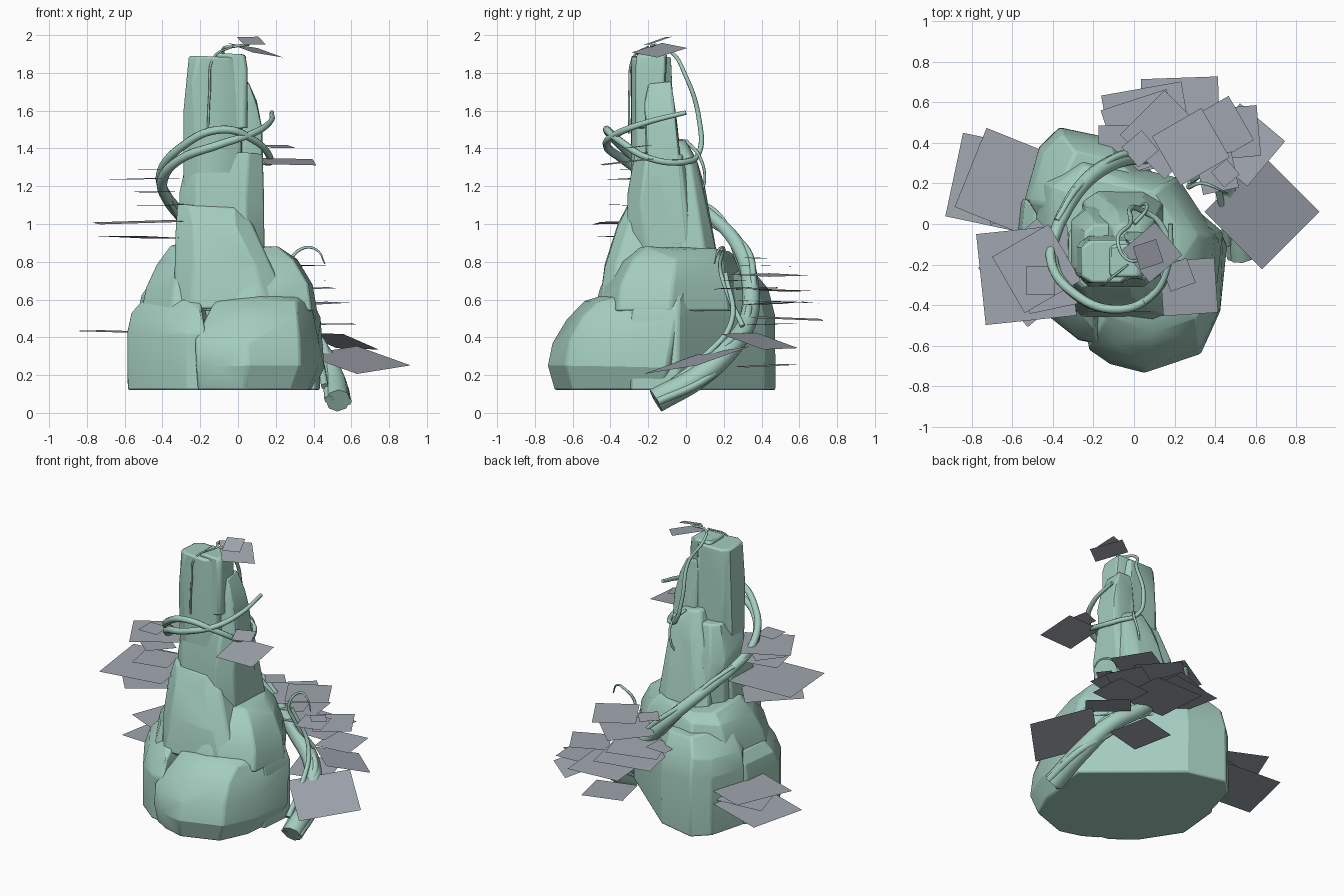
import bpy, bmesh, math, random
from mathutils import Vector, Matrix

if "Cube" in bpy.data.objects:
    bpy.data.objects.remove(bpy.data.objects["Cube"], do_unlink=True)


def make_material(name, colour):
    mat = bpy.data.materials.new(name)
    mat.use_nodes = True
    mat.diffuse_color = colour
    mat.node_tree.nodes["Principled BSDF"].inputs["Base Color"].default_value = colour
    return mat


STONE = make_material("pale green stone", (.37, .61, .52, 1))
LEAF = make_material("cool grey leaf", (.36, .39, .44, 1))


def add_object(name, mesh, material):
    obj = bpy.data.objects.new(name, mesh)
    bpy.context.collection.objects.link(obj)
    mesh.materials.clear()
    mesh.materials.append(material)
    return obj


def hull_rock(name, points):
    """Chiselled rock: faceted hull of the points with worn edges."""
    bm = bmesh.new()
    for point in points:
        bm.verts.new(point)
    hull = bmesh.ops.convex_hull(bm, input=bm.verts)
    loose = set(hull["geom_interior"] + hull["geom_unused"])
    bmesh.ops.delete(bm, geom=[g for g in loose if isinstance(g, bmesh.types.BMVert)],
                     context="VERTS")
    bmesh.ops.dissolve_limit(bm, angle_limit=math.radians(8),
                             verts=bm.verts, edges=bm.edges)
    bmesh.ops.recalc_face_normals(bm, faces=bm.faces)
    mesh = bpy.data.meshes.new(name)
    bm.to_mesh(mesh)
    bm.free()
    obj = add_object(name, mesh, STONE)
    bevel = obj.modifiers.new("worn edges", "BEVEL")
    bevel.width = .012
    bevel.segments = 2
    bpy.ops.object.select_all(action="DESELECT")
    obj.select_set(True)
    bpy.context.view_layer.objects.active = obj
    bpy.ops.object.shade_smooth_by_angle(angle=math.radians(25))


def boulder(name, plan, levels, rough=.02):
    """Rock from a plan outline, repeated at levels (z, scale, shift x, shift y)."""
    rng = random.Random(name)
    outline = [Vector((x, y, 0)) for x, y in plan]
    middle = sum(outline, Vector()) / len(outline)
    points = []
    for z, scale, dx, dy in levels:
        for corner in outline:
            lift = 0 if z == levels[0][0] else rng.uniform(-rough, rough)
            size = scale * (1 - rng.uniform(0, rough))
            points.append(middle + (corner - middle) * size + Vector((dx, dy, z + lift)))
    hull_rock(name, points)


def slab(name, levels, chamfer=.15, rough=.015):
    """Rock from chamfered rectangles (z, x0, x1, y0, y1)."""
    rng = random.Random(name)
    points = []
    for z, x0, x1, y0, y1 in levels:
        centre = Vector(((x0 + x1) / 2, (y0 + y1) / 2, z))
        for sx in (-1, 1):
            for sy in (-1, 1):
                for cut_x in (True, False):
                    cut = 1 - 2 * chamfer * rng.uniform(.6, 1.3)
                    kx, ky = (cut, 1) if cut_x else (1, cut)
                    points.append(centre + Vector((
                        sx * kx * (x1 - x0) / 2, sy * ky * (y1 - y0) / 2,
                        rng.uniform(-rough, rough))))
    hull_rock(name, points)


def vine(name, path, thick, thin, offset=0, phase=0):
    """Tapered tube through the path, optionally twisted around it as one strand."""
    curve = bpy.data.curves.new(name, "CURVE")
    curve.dimensions = "3D"
    curve.bevel_depth = 1
    curve.bevel_resolution = 2
    curve.resolution_u = 8
    curve.use_fill_caps = True
    spline = curve.splines.new("BEZIER")
    spline.bezier_points.add(len(path) - 1)
    points = [Vector(p) for p in path]
    for i, bp in enumerate(spline.bezier_points):
        t = i / (len(path) - 1)
        tangent = points[min(i + 1, len(points) - 1)] - points[max(i - 1, 0)]
        side = tangent.orthogonal().normalized()
        side.rotate(Matrix.Rotation(phase + i * .5, 3, tangent.normalized()))
        bp.co = points[i] + side * offset * (1 - t * .5)
        bp.radius = thick + (thin - thick) * t
        bp.handle_left_type = bp.handle_right_type = "AUTO"
    temp = bpy.data.objects.new(name, curve)
    bpy.context.collection.objects.link(temp)
    graph = bpy.context.evaluated_depsgraph_get()
    mesh = bpy.data.meshes.new_from_object(temp.evaluated_get(graph))
    bpy.data.objects.remove(temp, do_unlink=True)
    add_object(name, mesh, STONE)


def leaves(name, cards, seed=1, tilt=.05, slope=None):
    """Square leaf cards (x, y, z, side, turn in degrees) joined in one cluster."""
    rng = random.Random(seed)
    bm = bmesh.new()
    for x, y, z, side, turn in cards:
        sx, sy = slope or (rng.uniform(-tilt, tilt), rng.uniform(-tilt, tilt))
        corners = []
        for k in range(4):
            a = math.radians(turn + 45 + 90 * k)
            dx, dy = (side * math.sqrt(.5) * f(a) for f in (math.cos, math.sin))
            corners.append(bm.verts.new((x + dx, y + dy, z + sx * dx + sy * dy)))
        bm.faces.new(corners)
    mesh = bpy.data.meshes.new(name)
    bm.to_mesh(mesh)
    bm.free()
    add_object(name, mesh, LEAF)


# Base boulders
boulder("front_boulder",
        [(-.23, -.62), (-.12, -.69), (.05, -.74), (.33, -.64), (.43, -.43),
         (.46, -.1), (.2, .12), (-.22, .1)],
        [(.12, .89, -.02, 0), (.25, 1, 0, 0), (.38, .99, 0, .02),
         (.5, .91, .01, .07), (.58, .78, .03, .12), (.63, .6, .04, .2)])
boulder("left_boulder",
        [(-.59, -.2), (-.42, -.46), (-.27, -.58), (-.17, -.6), (-.1, .2),
         (-.35, .3), (-.56, .12)],
        [(.12, .99, 0, 0), (.42, .99, 0, 0), (.53, .9, 0, .03), (.6, .74, .02, .05)])
boulder("rear_boulder",
        [(-.54, .12), (-.47, .38), (-.37, .48), (-.1, .42), (.2, .18),
         (.44, -.04), (.42, -.3), (-.3, -.3)],
        [(.12, 1, 0, 0), (.5, 1, 0, 0), (.64, .92, -.01, -.01), (.75, .72, 0, -.02)])

# Shoulder and middle rocks
boulder("shoulder_rock",
        [(-.52, -.18), (-.36, -.42), (.1, -.49), (.4, -.37), (.43, -.08),
         (.22, .23), (-.28, .35), (-.48, .22)],
        [(.54, 1, 0, 0), (.68, .94, 0, .01), (.8, .8, -.01, .03), (.87, .62, -.01, .05)])
slab("middle_front_rock", [(.55, -.34, .28, -.46, 0), (.78, -.33, .17, -.43, 0),
                           (1, -.33, .08, -.36, 0), (1.1, -.32, .02, -.31, 0)], .17)
slab("rear_buttress", [(.8, -.26, .15, -.1, .17), (1.15, -.22, .12, -.1, .11),
                       (1.34, -.14, .1, -.1, .06), (1.44, -.1, .05, -.1, 0)], .25)

# Standing slabs of the pillar
slab("pillar_foot", [(.8, -.31, .14, -.31, .12), (1.15, -.31, .14, -.31, .07),
                     (1.25, -.29, .13, -.29, .03), (1.38, -.24, .13, -.27, 0)], .2)
slab("pillar_left_slab", [(1, -.29, .02, -.29, -.04), (1.4, -.27, .02, -.29, -.06),
                          (1.6, -.29, .02, -.29, -.07), (1.75, -.28, 0, -.29, -.08),
                          (1.89, -.26, 0, -.29, -.08)], .23, .01)
slab("pillar_right_slab", [(.9, -.05, .14, -.2, .02), (1.5, -.05, .13, -.22, -.04),
                           (1.64, -.05, .1, -.22, -.06), (1.74, -.05, .06, -.2, -.08)], .1)
slab("pillar_top_slab", [(1.5, -.12, .05, -.27, -.12), (1.82, -.12, .05, -.27, -.1),
                         (1.9, -.12, .04, -.26, -.1)], .1)

# Main vine climbing behind the rock and coiling round the pillar
climb = [(.53, -.16, .065), (.5, .08, .2), (.4, .25, .36), (.22, .33, .5),
         (.04, .34, .68), (-.13, .29, .86), (-.28, .16, 1.02), (-.37, 0, 1.13)]
coil = [(-.4, -.17, 1.23), (-.31, -.33, 1.34), (-.1, -.42, 1.42),
        (.08, -.36, 1.48), (.17, -.2, 1.54), (.18, 0, 1.59)]
vine("climbing_vine", climb, .066, .03)
for n in range(2):
    vine(f"climbing_strand_{n + 1}", climb, .024, .014, .05, 1 + n * math.pi)
vine("main_coil", climb[-2:] + coil, .034, .012)

# Thinner shoots
vine("upper_shoot", climb[-1:] + [
    (-.41, -.17, 1.26), (-.31, -.33, 1.4), (-.08, -.42, 1.5), (.09, -.35, 1.44),
    (.17, -.2, 1.35), (.13, 0, 1.33), (.03, .07, 1.38), (-.02, .07, 1.55),
    (-.02, 0, 1.78), (-.08, -.09, 1.92), (-.02, -.18, 1.94), (.06, -.16, 1.95)], .026, .006)
vine("hanging_shoot", [(-.03, -.2, 1.94), (-.13, -.28, 1.88), (-.15, -.3, 1.7),
                       (-.16, -.3, 1.48)], .006, .006)
vine("rear_shoot", [(0, 0, 1.44), (.06, .07, 1.36), (.05, .1, 1.24), (.02, .08, 1.16)],
     .01, .006)
vine("curled_tendril", [(.38, .3, .46), (.29, .21, .66), (.27, .18, .78), (.34, .2, .87),
                        (.42, .17, .86), (.46, .15, .79)], .014, .004)
vine("side_strand", [(.46, -.1, .14), (.43, .1, .3), (.38, .24, .48), (.27, .21, .74)],
     .02, .012)

# Leaf cards in clusters
leaves("left_rear_leaves", [(-.68, .2, .32, .42, -12), (-.6, .18, .36, .3, 15)],
       slope=(.1, 0))
leaves("left_rear_top_leaf", [(-.61, .2, .43, .42, -22)], tilt=.03)
leaves("left_front_leaves", [(-.53, -.25, 1.01, .45, 6), (-.5, -.24, .93, .38, 40),
                             (-.48, -.22, 1.24, .32, 30), (-.42, -.3, 1.1, .24, 12),
                             (-.46, -.28, 1.29, .14, 0), (-.46, -.24, 1.17, .2, 50)], 2, .03)
leaves("right_front_leaves", [(.27, -.31, 1.33, .27, 4), (.22, -.25, 1.41, .13, 20)],
       slope=(-.03, .12))
leaves("low_right_leaf", [(.63, .06, .28, .4, 45)], slope=(-.1, .26))
leaves("rear_leaves", [(.23, .53, .5, .38, 2), (.07, .47, .59, .4, 10),
                       (.15, .44, .73, .31, 45), (-.1, .41, .66, .15, 0),
                       (.05, .45, .65, .34, 18), (.28, .38, .78, .28, 30),
                       (.03, .37, .82, .13, 40), (.3, .42, .25, .28, 15)], 4)
leaves("rear_right_leaves", [(.49, .45, .47, .25, 5), (.42, .46, .58, .25, 30),
                             (.41, .25, .66, .18, 12), (.45, .25, .7, .1, 40)], 5)
leaves("drooping_leaf", [(.54, .39, .38, .29, 50)], slope=(-.2, -.2))
leaves("crown_leaf", [(.09, -.14, 1.92, .21, 40)], slope=(-.25, .1))
leaves("small_crown_leaf", [(.07, -.15, 1.97, .12, 18)], slope=(-.08, .33))
